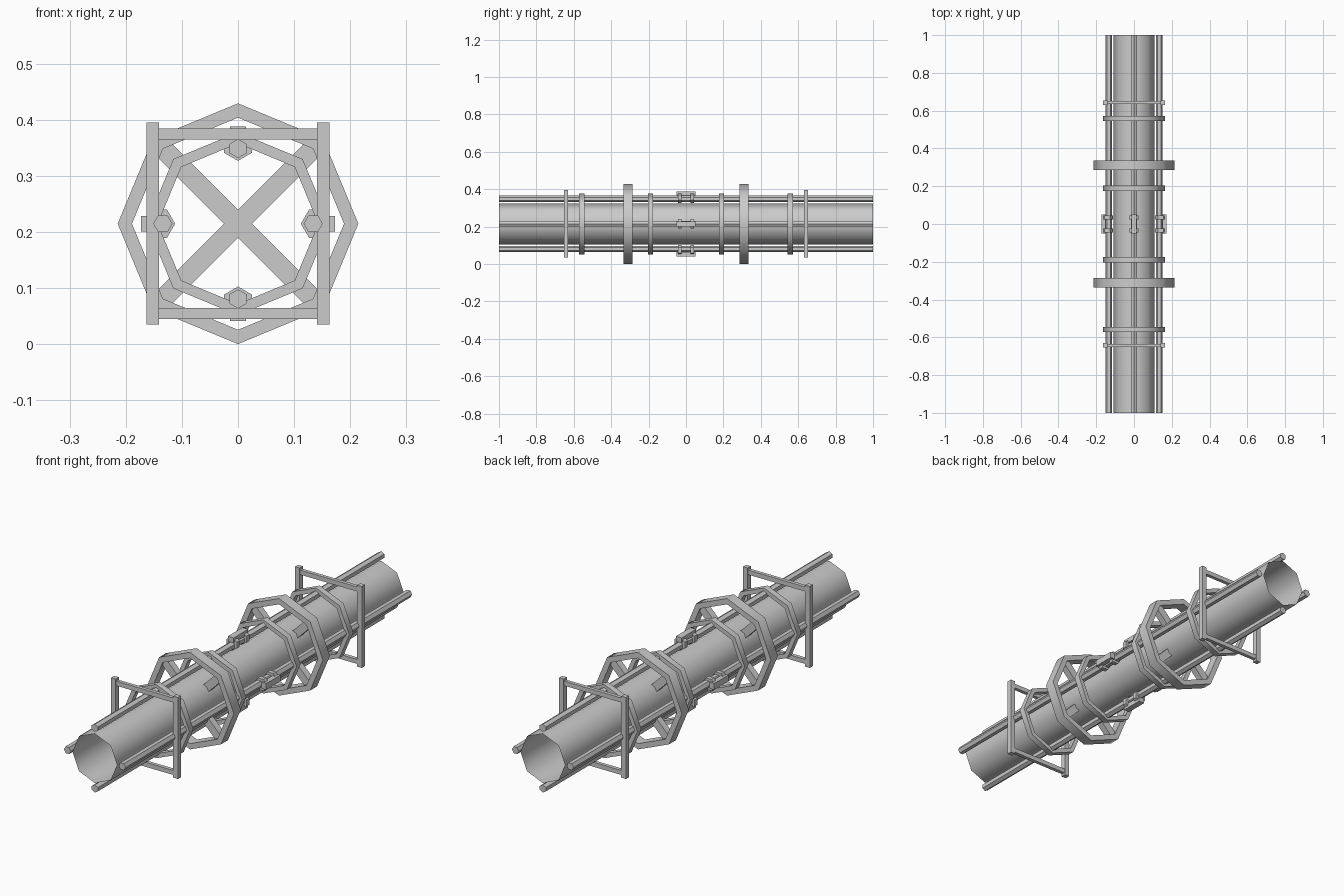
import bpy, bmesh
from math import radians, pi, sin, cos
from mathutils import Matrix

if "Cube" in bpy.data.objects:
    bpy.data.objects.remove(bpy.data.objects["Cube"])

CZ = 0.2145          # height of the long axis


def finish(bm, name, smooth=False):
    bmesh.ops.recalc_face_normals(bm, faces=bm.faces)
    me = bpy.data.meshes.new(name)
    bm.to_mesh(me)
    bm.free()
    ob = bpy.data.objects.new(name, me)
    bpy.context.collection.objects.link(ob)
    if smooth:
        bpy.ops.object.select_all(action='DESELECT')
        ob.select_set(True)
        bpy.context.view_layer.objects.active = ob
        bpy.ops.object.shade_smooth_by_angle(angle=radians(50))
    return ob


def loop(bm, r, y, n=8):
    return [bm.verts.new((r * sin(2 * pi * i / n), y, CZ + r * cos(2 * pi * i / n)))
            for i in range(n)]


def bridge(bm, a, b):
    n = len(a)
    for i in range(n):
        bm.faces.new((a[i], a[(i + 1) % n], b[(i + 1) % n], b[i]))


def ring(name, r_in, r_out, y, depth):
    bm = bmesh.new()
    h = depth / 2
    loops = [loop(bm, r, y + s) for r, s in
             ((r_out, -h), (r_out, h), (r_in, h), (r_in, -h))]
    for i in range(4):
        bridge(bm, loops[i], loops[(i + 1) % 4])
    return finish(bm, name, True)


def box(bm, c, size, angle=0):
    """Box placed relative to the axis, then turned about the axis."""
    m = (Matrix.Translation((0, 0, CZ)) @ Matrix.Rotation(angle, 4, 'Y')
         @ Matrix.Translation(c) @ Matrix.Diagonal((*size, 1)))
    bmesh.ops.create_cube(bm, size=1, matrix=m)


def hex_bar(bm, r_pos, r, y, length, angle):
    """Six-sided bar along y, one corner pointing at the axis."""
    m = (Matrix.Translation((0, 0, CZ)) @ Matrix.Rotation(angle, 4, 'Y')
         @ Matrix.Translation((0, y, r_pos)) @ Matrix.Rotation(pi / 2, 4, 'X'))
    bmesh.ops.create_cone(bm, cap_ends=True, segments=6, radius1=r, radius2=r,
                          depth=length, matrix=m)


# Open eight-sided main tube
bm = bmesh.new()
bridge(bm, loop(bm, 0.109, -1), loop(bm, 0.109, 1))
finish(bm, "main_tube", True)

# Four long rails and the clamps at their middle
for side, name in enumerate(("top", "right", "bottom", "left")):
    a = side * pi / 2
    bm = bmesh.new()
    hex_bar(bm, 0.134, 0.017, 0, 2, a)
    finish(bm, name + "_rail")
    bm = bmesh.new()
    for y in (-0.034, 0.034):
        hex_bar(bm, 0.141, 0.029, y, 0.02, a)
    box(bm, (0, 0, 0.162), (0.028, 0.1, 0.022), a)
    finish(bm, name + "_clamp")

for s, end in ((-1, "front"), (1, "back")):
    # Octagonal rings
    ring(end + "_large_ring", 0.189, 0.2145, s * 0.311, 0.048)
    ring(end + "_inner_ring", 0.143, 0.163, s * 0.19, 0.028)
    ring(end + "_outer_ring", 0.143, 0.163, s * 0.558, 0.028)
    # Crossed spokes carrying the large ring
    bm = bmesh.new()
    for a in (pi / 4, -pi / 4):
        box(bm, (0, s * 0.311, 0), (0.035, 0.03, 0.386), a)
    finish(bm, end + "_cross_spokes")
    # Square frame: two tall posts and two cross bars
    bm = bmesh.new()
    for k in (-1, 1):
        box(bm, (k * 0.152, s * 0.642, 0), (0.023, 0.022, 0.36))
        box(bm, (0, s * 0.642, k * 0.16), (0.282, 0.016, 0.02))
    finish(bm, end + "_square_frame")
